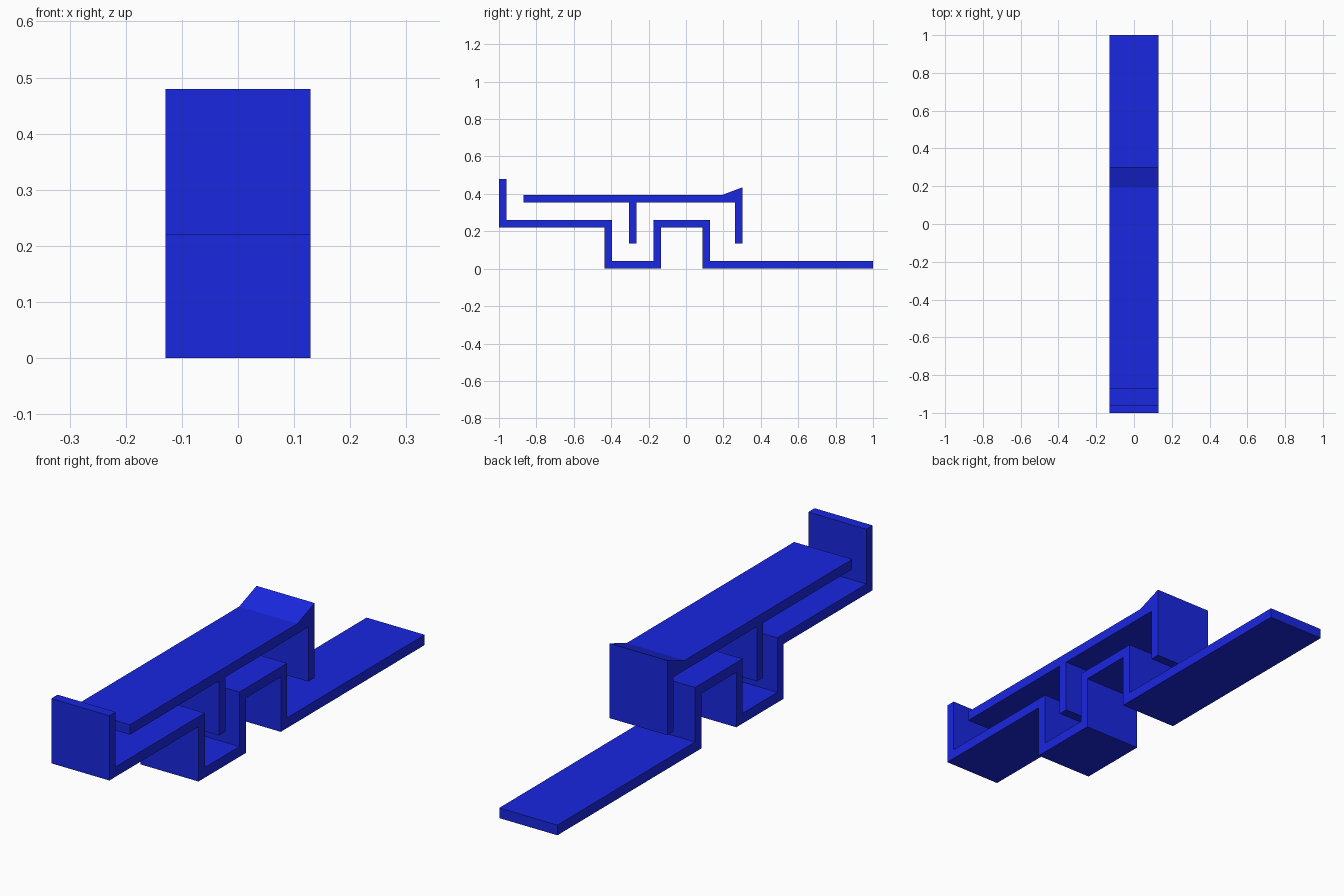
import bpy, bmesh

if "Cube" in bpy.data.objects:
    bpy.data.objects.remove(bpy.data.objects["Cube"])

HALF_WIDTH = 0.129
blue = bpy.data.materials.new("blue")
blue.diffuse_color = (0.01, 0.02, 0.75, 1)
blue.use_nodes = True
blue.node_tree.nodes["Principled BSDF"].inputs["Base Color"].default_value = blue.diffuse_color


def extrude_profile(name, points):
    """Extrude a closed (y, z) side profile across the full width."""
    bm = bmesh.new()
    face = bm.faces.new([bm.verts.new((-HALF_WIDTH, y, z)) for y, z in points])
    res = bmesh.ops.extrude_face_region(bm, geom=[face])
    verts = [v for v in res["geom"] if isinstance(v, bmesh.types.BMVert)]
    bmesh.ops.translate(bm, verts=verts, vec=(2 * HALF_WIDTH, 0, 0))
    bmesh.ops.recalc_face_normals(bm, faces=bm.faces)
    mesh = bpy.data.meshes.new(name)
    bm.to_mesh(mesh)
    bm.free()
    obj = bpy.data.objects.new(name, mesh)
    bpy.context.collection.objects.link(obj)
    mesh.materials.append(blue)
    return obj


# Stepped lower strip with an upright end wall
extrude_profile("stepped_base", [
    (-1.0, 0.48), (-1.0, 0.22), (-0.435, 0.22), (-0.435, 0.003 - 0.003),
    (-0.135, 0), (-0.135, 0.22), (0.087, 0.22), (0.087, 0),
    (1.0, 0), (1.0, 0.041), (0.127, 0.041), (0.127, 0.26),
    (-0.175, 0.26), (-0.175, 0.041), (-0.395, 0.041), (-0.395, 0.26),
    (-0.96, 0.26), (-0.96, 0.48)])

# Floating upper cover with a ramped lip and two hanging baffles
extrude_profile("upper_cover", [
    (-0.87, 0.394), (-0.87, 0.354), (-0.305, 0.354), (-0.305, 0.135),
    (-0.265, 0.135), (-0.265, 0.354), (0.262, 0.354), (0.262, 0.135),
    (0.302, 0.135), (0.302, 0.435), (0.192, 0.394)])
